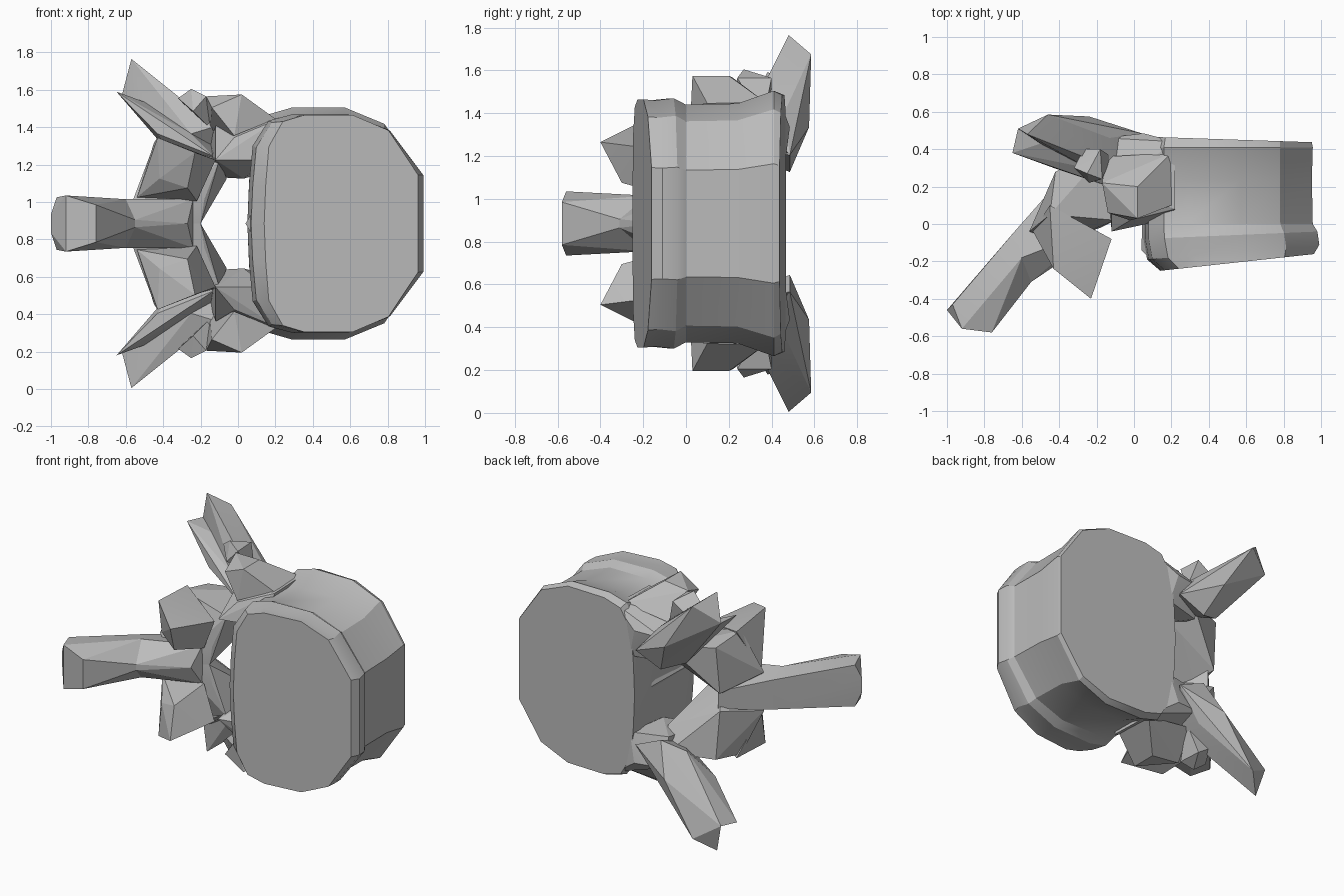
import bpy
import bmesh
from math import radians
from mathutils import Vector

MID = 0.885          # height of the mirror plane
START = bpy.data.objects.get("Cube")
if START:
    bpy.data.objects.remove(START, do_unlink=True)

bone = bpy.data.materials.new("bone_grey")
bone.use_nodes = True
bone.diffuse_color = (0.5, 0.5, 0.5, 1)
bone.node_tree.nodes["Principled BSDF"].inputs["Base Color"].default_value = bone.diffuse_color


def finish(name, bm, angle):
    """Turn a bmesh into a named, shaded object."""
    bmesh.ops.recalc_face_normals(bm, faces=bm.faces)
    mesh = bpy.data.meshes.new(name)
    bm.to_mesh(mesh)
    bm.free()
    mesh.materials.append(bone)
    obj = bpy.data.objects.new(name, mesh)
    bpy.context.collection.objects.link(obj)
    bpy.ops.object.select_all(action="DESELECT")
    bpy.context.view_layer.objects.active = obj
    obj.select_set(True)
    bpy.ops.object.shade_smooth_by_angle(angle=radians(angle))


def hull(name, points, side):
    """Faceted solid round points (x, y, offset from the mirror plane)."""
    bm = bmesh.new()
    for x, y, w in points:
        bm.verts.new((x, y, MID + side * w))
    result = bmesh.ops.convex_hull(bm, input=bm.verts)
    spare = [v for v in result["geom_interior"] if isinstance(v, bmesh.types.BMVert)]
    bmesh.ops.delete(bm, geom=spare, context="VERTS")
    finish(name, bm, 12)


def pair(name, points):
    hull(name + "_upper", points, 1)
    hull(name + "_lower", points, -1)


def both(points):
    return points + [(x, y, -w) for x, y, w in points if w]


# Vertebral body: one kidney outline swept through rings along y
def ring_points(y, left, right, half, tilt):
    outline = [(0, 0), (.01, .36), (.03, .71), (.12, .94), (.26, 1),
               (.57, 1), (.8, .86), (.99, .45)]
    outline += [(u, -v) for u, v in reversed(outline[1:])]
    for u, v in outline:
        x = left + u * (right - left)
        yield Vector((x, y + tilt * (u - .5), MID + v * half))


body_rings = [
    (-.205, .14, .97, .58, .09), (-.15, .07, 1, .575, .08),
    (-.06, .05, .99, .585, .04), (0, .05, .965, .555, 0),
    (.24, .06, .96, .56, 0), (.41, .05, .965, .62, 0),
    (.452, .06, .96, .60, -.03),
]
bm = bmesh.new()
rings = [[bm.verts.new(p) for p in ring_points(*r)] for r in body_rings]
for a, b in zip(rings, rings[1:]):
    for i in range(len(a)):
        j = (i + 1) % len(a)
        bm.faces.new((a[i], a[j], b[j], b[i]))
for ring in (rings[0], rings[-1]):
    bm.faces.new(ring)
finish("vertebral_body", bm, 25)

# Ridge on the canal side of the body
hull("body_canal_ridge", both([(.04, -.14, 0), (.1, -.2, .1), (.1, .2, .1), (.05, .3, 0)]), 1)

# Pedicles joining the body to the arch
pair("pedicle", [
    (.22, .08, .56), (.22, .44, .57), (.16, .02, .34), (.1, .46, .26),
    (.03, .2, .24), (-.02, .02, .46), (-.12, -.04, .34), (-.15, .4, .25),
    (-.15, .46, .44), (-.12, .2, .52), (.05, .485, .45)])

# Raised joint processes and their small outer knobs
pair("upper_joint_process", [
    (.02, .03, .69), (.02, .2, .69), (-.17, .22, .68), (-.14, .06, .62),
    (-.02, .02, .47), (.2, .1, .56), (.2, .38, .56), (-.15, .36, .5)])
pair("joint_knob", [
    (-.25, .27, .72), (-.32, .3, .67), (-.17, .24, .68), (-.18, .4, .68),
    (-.27, .4, .62), (-.24, .22, .6), (-.12, .36, .48)])

# Transverse processes: two wings meeting in a shallow channel
groove = [(-.5, .43, .65), (-.62, .51, .69), (-.25, .3, .48),
          (-.24, .575, .45), (.04, .485, .32)]
pair("transverse_rear_wing", groove + [
    (-.57, .48, .88), (-.46, .585, .79), (-.12, .3, .52), (-.13, .46, .52)])
pair("transverse_front_wing", groove + [
    (-.65, .38, .705), (-.43, .3, .48), (-.13, .2, .36),
    (-.15, .485, .24), (-.3, .42, .3)])

# Laminae closing the arch behind the canal
pair("lamina", [
    (-.2, -.02, 0), (-.36, .13, 0), (-.18, -.02, .13), (-.1, .02, .34),
    (-.06, .28, .24), (-.14, .4, .36), (-.42, .28, .38), (-.43, .25, .06),
    (-.56, -.04, .13), (-.45, .05, .42), (-.4, -.1, 0)])

# Lower joint processes, hanging forward as thick plates
pair("lower_joint_process", [
    (-.23, -.4, .38), (-.43, -.24, .46), (-.42, -.22, .24), (-.27, -.3, .19),
    (-.12, -.08, .34), (-.22, -.05, .12), (-.45, .1, .43), (-.54, -.04, .14)])

# Spinous process: root tapering to a waist, then a flared tip
root = both([(-.24, -.04, .13), (-.4, .23, .06), (-.27, -.12, 0)])
waist = both([(-.63, -.03, .1), (-.6, -.18, .13), (-.55, -.31, .02)])
tip = both([(-1, -.46, .05), (-.97, -.43, .14), (-.92, -.56, .15), (-.76, -.58, .1)])
hull("spinous_process_root", root + waist, 1)
hull("spinous_process_tip", waist + tip, 1)
